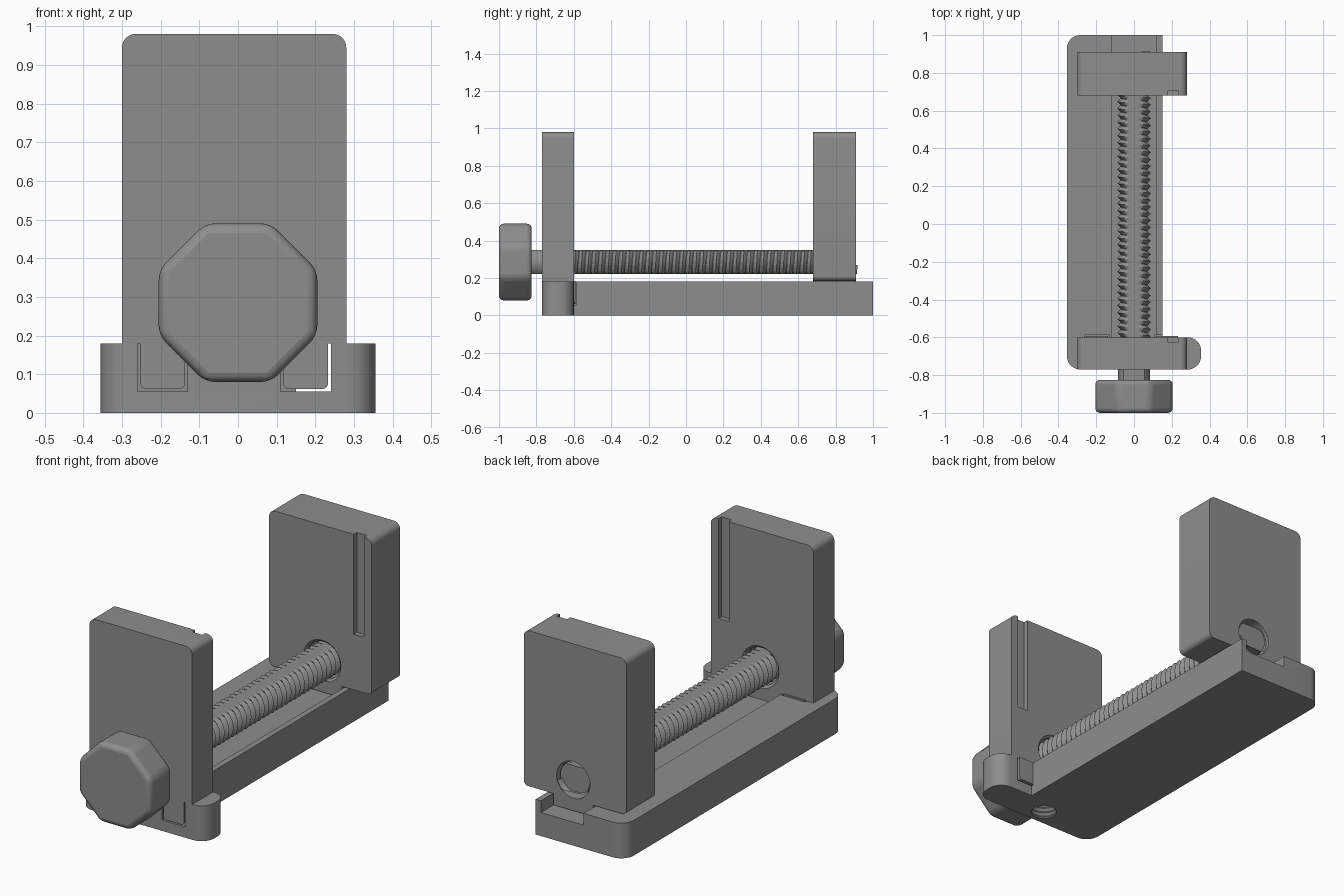
import bpy, bmesh, math
from mathutils import Vector

cube = bpy.data.objects.get("Cube")
if cube:
    bpy.data.objects.remove(cube, do_unlink=True)

grey = bpy.data.materials.new("plastic_grey")
grey.use_nodes = True
COLOR = (0.27, 0.27, 0.27, 1)
grey.diffuse_color = COLOR
grey.node_tree.nodes["Principled BSDF"].inputs["Base Color"].default_value = COLOR

SCREW_Z = 0.285
FRONT, INNER, BACK = -0.77, -0.6, 1.0   # front face, inner face of fixed jaw, back end
TOP = 0.18                              # top of the base


def finish(name, bm):
    bmesh.ops.recalc_face_normals(bm, faces=bm.faces)
    mesh = bpy.data.meshes.new(name)
    bm.to_mesh(mesh)
    bm.free()
    mesh.materials.append(grey)
    obj = bpy.data.objects.new(name, mesh)
    bpy.context.collection.objects.link(obj)
    return obj


def prism(name, corners, lo, hi, axis="Z"):
    """Extrude an outline of (u, v, corner radius) along Z or Y."""
    outline = []
    for i, (u, v, r) in enumerate(corners):
        p = Vector((u, v))
        if not r:
            outline.append(p)
            continue
        d1 = (Vector(corners[i - 1][:2]) - p).normalized()
        d2 = (Vector(corners[(i + 1) % len(corners)][:2]) - p).normalized()
        for k in range(9):
            t = k * math.pi / 16
            outline.append(p + r * (d1 + d2 - d2 * math.cos(t) - d1 * math.sin(t)))
    place = (lambda p, w: (p.x, p.y, w)) if axis == "Z" else (lambda p, w: (p.x, w, p.y))
    bm = bmesh.new()
    a, b = ([bm.verts.new(place(p, w)) for p in outline] for w in (lo, hi))
    bm.faces.new(a)
    bm.faces.new(b)
    for i in range(len(a)):
        j = (i + 1) % len(a)
        bm.faces.new((a[i], a[j], b[j], b[i]))
    return finish(name, bm)


def box(name, x, y, z):
    return prism(name, [(x[0], y[0], 0), (x[1], y[0], 0), (x[1], y[1], 0), (x[0], y[1], 0)], *z)


def lathe(name, profile, origin, axis="Y", sides=40):
    """Revolve (radius, position) pairs around an axis and cap both ends."""
    bm = bmesh.new()
    rings = []
    for r, w in profile:
        ring = []
        for i in range(sides):
            t = 2 * math.pi * (i + 0.5) / sides
            c, s = r * math.cos(t), r * math.sin(t)
            co = (c, w, s) if axis == "Y" else (c, s, w)
            ring.append(bm.verts.new(Vector(co) + Vector(origin)))
        rings.append(ring)
    for a, b in zip(rings, rings[1:]):
        for i in range(sides):
            j = (i + 1) % sides
            bm.faces.new((a[i], a[j], b[j], b[i]))
    bm.faces.new(rings[0])
    bm.faces.new(rings[-1])
    return finish(name, bm)


def cut(target, *cutters):
    for cutter in cutters:
        cutter.hide_render = True
        mod = target.modifiers.new("cut", "BOOLEAN")
        mod.operation, mod.solver, mod.object = "DIFFERENCE", "EXACT", cutter
        bpy.context.view_layer.objects.active = target
        bpy.ops.object.modifier_apply(modifier=mod.name)
        bpy.data.objects.remove(cutter, do_unlink=True)


def smooth(obj, degrees=30):
    bpy.ops.object.select_all(action="DESELECT")
    obj.select_set(True)
    bpy.context.view_layer.objects.active = obj
    bpy.ops.object.shade_smooth_by_angle(angle=math.radians(degrees))


# Base with the side foot, guide channel, leg pockets and threaded mounting hole
base = prism("base", [(-0.355, FRONT, 0.07), (0.355, FRONT, 0.07), (0.355, INNER, 0.07),
                      (0.15, INNER, 0), (0.15, BACK, 0), (-0.355, BACK, 0.07)], 0, TOP)
legs = [(-0.26, -0.13), (0.11, 0.24)]
cut(base, box("channel_cutter", (-0.12, 0.12), (INNER, 1.1), (0.12, 0.3)))
for x0, x1 in legs:
    cut(base, box("pocket_cutter", (x0, x1), (-0.9, -0.588), (0.055, 0.3)))
thread = [(0.07 if k % 2 else 0.058, -0.02 + 0.0125 * k) for k in range(12)]
cut(base, lathe("mount_cutter", thread, (0, -0.685, 0), "Z"))
smooth(base)


# Jaws with a screw hole and an open slot on the gripping face
def jaw(name, y0, y1, z0, low_r, grip, slot_y):
    obj = prism(name, [(-0.3, z0, low_r), (0.28, z0, low_r), (0.28, 0.98, 0.035),
                       (-0.3, 0.98, 0.035)], y0, y1, "Y")
    hole = [(0.094, y0 - 0.1), (0.094, y1 + 0.1)]
    cut(obj, lathe("hole_cutter", hole, (0, 0, SCREW_Z)),
        box("slot_cutter", (0.178, 0.236), slot_y, (0.47, 1.1)))
    # countersunk rim on the gripping side
    d = 0.012 if grip > y0 else -0.012
    cut(obj, lathe("rim_cutter", [(0.094, grip - d), (0.118, grip + d)], (0, 0, SCREW_Z)))
    smooth(obj)
    return obj


jaw("fixed_jaw", FRONT, INNER, TOP, 0, INNER, (-0.625, -0.5))
jaw("sliding_jaw", 0.68, 0.91, 0.185, 0.025, 0.68, (0.6, 0.705))
box("sliding_jaw_tongue", (-0.112, 0.112), (0.68, 0.91), (0.127, 0.188))

# Fixed jaw legs standing in the base pockets
for side, (x0, x1) in zip(("right", "left"), legs):
    leg = prism(side + "_jaw_leg", [(x0 + 0.007, 0.062, 0.015), (x1 - 0.007, 0.062, 0.015),
                                    (x1 - 0.007, TOP + 0.005, 0), (x0 + 0.007, TOP + 0.005, 0)],
                FRONT, -0.592, "Y")
    smooth(leg)


# Helical thread with flats on top and bottom
def flat(z):
    return SCREW_Z + max(-0.065, min(0.065, z))


def screw_thread(start, end, pitch=0.036, steps=32, core=0.07, crest=0.088):
    bm = bmesh.new()
    count = int((end - start) / pitch) * steps

    def helix(r, shift):
        out = []
        for j in range(count):
            t = 2 * math.pi * j / steps
            y = start + pitch * (j / steps + shift)
            out.append(bm.verts.new((r * math.cos(t), y, flat(r * math.sin(t)))))
        return out

    root, tip = helix(core, 0), helix(crest, 0.5)
    for j in range(count - 1):
        bm.faces.new((root[j], root[j + 1], tip[j + 1], tip[j]))
        if j + 1 + steps < count:
            bm.faces.new((tip[j], tip[j + 1], root[j + 1 + steps], root[j + steps]))
    return finish("screw_thread", bm)


def flat_rod(name, radius, start, end):
    rod = lathe(name, [(radius, start), (radius, end)], (0, 0, SCREW_Z))
    for v in rod.data.vertices:
        v.co.z = flat(v.co.z - SCREW_Z)
    smooth(rod)


screw_thread(-0.72, 0.9)
flat_rod("screw_core", 0.071, -0.84, 0.89)
flat_rod("screw_neck", 0.084, -0.84, -0.7)
flat_rod("screw_tip", 0.084, 0.87, 0.895)

# Octagonal knob with rounded edges
R = 0.205 / math.cos(math.pi / 8)
knob = lathe("knob", [(R, -1.0), (R, -0.825)], (0, 0, SCREW_Z), sides=8)
bevel = knob.modifiers.new("rounding", "BEVEL")
bevel.width, bevel.segments = 0.025, 4
smooth(knob, 35)
